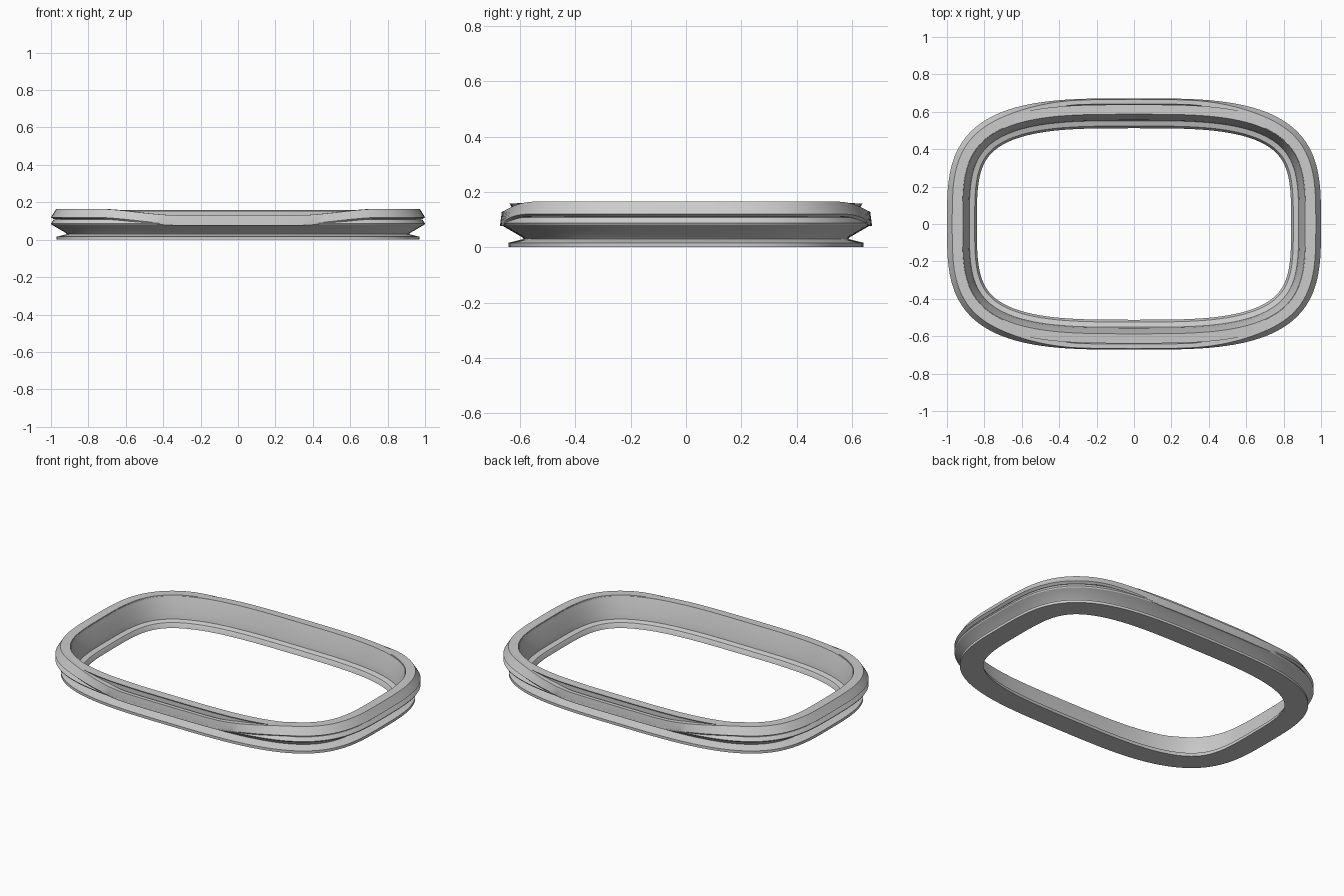
import bpy, math

if "Cube" in bpy.data.objects:
    bpy.data.objects.remove(bpy.data.objects["Cube"])

A, B, N = 1.0, 0.672, 3.3      # outer half sizes and squareness of the outline
SEG = 160


def outline():
    """Rounded-rectangle outline: point and outward normal at each step."""
    pts = []
    for i in range(SEG):
        t = 2 * math.pi * i / SEG
        c, s = math.cos(t), math.sin(t)
        c = 0 if abs(c) < 1e-9 else c
        s = 0 if abs(s) < 1e-9 else s
        u = math.copysign(abs(c) ** (2 / N), c)
        v = math.copysign(abs(s) ** (2 / N), s)
        nx = math.copysign(abs(u) ** (N - 1), u) / A
        ny = math.copysign(abs(v) ** (N - 1), v) / B
        l = math.hypot(nx, ny)
        pts.append((A * u, B * v, nx / l, ny / l))
    return pts


def sweep(name, section):
    """Sweep a closed section (inset, height); section may depend on x."""
    verts, faces = [], []
    for x, y, nx, ny in outline():
        for d, z in section(x):
            verts.append((x - nx * d, y - ny * d, z))
    k = len(section(0))
    for i in range(SEG):
        j = (i + 1) % SEG
        for m in range(k):
            n = (m + 1) % k
            faces.append((i * k + m, j * k + m, j * k + n, i * k + n))
    me = bpy.data.meshes.new(name)
    me.from_pydata(verts, [], faces)
    ob = bpy.data.objects.new(name, me)
    bpy.context.collection.objects.link(ob)
    bpy.context.view_layer.objects.active = ob
    ob.select_set(True)
    bpy.ops.object.shade_smooth_by_angle(angle=math.radians(25))
    ob.select_set(False)
    return ob


# Main seal: bottom flange, neck, flared ridge, groove, top rim, inner wall
def seal_section(x):
    return [(0.03, 0), (0.03, 0.016), (0.085, 0.03), (0.08, 0.036),
            (0.004, 0.08), (0.0, 0.087), (0.015, 0.108), (0.04, 0.112),
            (0.04, 0.148), (0.034, 0.158), (0.085, 0.16), (0.115, 0.07),
            (0.12, 0.036), (0.148, 0.028), (0.155, 0.016), (0.16, 0)]


# Outer lip: high at the ends, dips along the long front and back sides
def lip_section(x):
    t = min(1, max(0, (abs(x) - 0.3) / 0.48))
    up = t * t * (3 - 2 * t)
    dz = -0.035 * (1 - up)
    top = 0.006 + 0.022 * up
    inner = 0.03 + 0.052 * up
    return [(0.013 * up, 0.111 + dz), (0.0, 0.12 + dz),
            (top, 0.165 + dz), (inner, 0.165 + dz), (inner + 0.012, 0.111 + dz)]


sweep("seal_body", seal_section)
sweep("outer_lip", lip_section)
